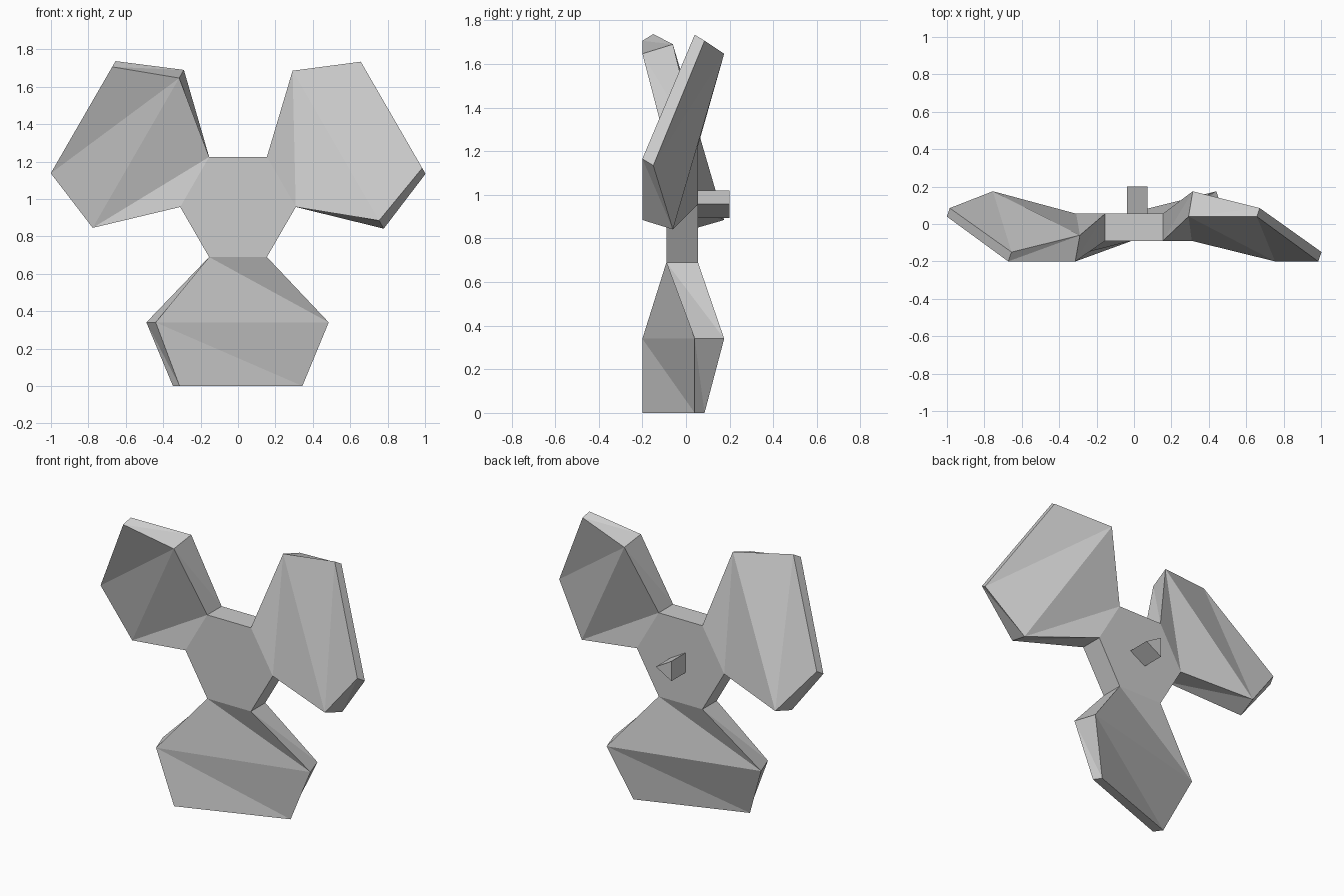
import bpy, bmesh
from math import radians, pi
from mathutils import Matrix, Vector

if "Cube" in bpy.data.objects:
    bpy.data.objects.remove(bpy.data.objects["Cube"])

ZC = 0.957          # height of the hub axis
HUB_R = 0.309
Y0, Y1 = -0.09, 0.055


def finish(name, bm):
    bmesh.ops.recalc_face_normals(bm, faces=bm.faces)
    me = bpy.data.meshes.new(name)
    bm.to_mesh(me)
    bm.free()
    ob = bpy.data.objects.new(name, me)
    ob.location.z = ZC
    bpy.context.collection.objects.link(ob)
    return ob


def prism(sides, radius, y0, y1):
    """Prism along y with its first corner on +x."""
    bm = bmesh.new()
    rings = []
    for y in (y0, y1):
        rings.append([bm.verts.new(Matrix.Rotation(2 * pi * i / sides, 3, 'Y')
                                   @ Vector((radius, 0, 0)) + Vector((0, y, 0)))
                      for i in range(sides)])
    for r in rings:
        bm.faces.new(r)
    for i in range(sides):
        j = (i + 1) % sides
        bm.faces.new((rings[0][i], rings[0][j], rings[1][j], rings[1][i]))
    return bm


# Hexagonal hub, open where the three blades join
hub = prism(6, HUB_R, Y0, Y1)
roots = [Matrix.Rotation(radians(a), 3, 'Y') @ Vector((0, 0, -0.267)) for a in (0, 120, 240)]
joined = [f for f in hub.faces
          if any((f.calc_center_median() - r).length < 0.1 for r in roots)]
bmesh.ops.delete(hub, geom=joined, context='FACES_ONLY')
finish("hub", hub)

# Triangular shaft stub on the back
finish("shaft", prism(3, 0.073, Y1 - 0.01, 0.2))


# Twisted blade: root, widest section and thin tip
# each section runs front-left, front-right, back-right, back-left
def blade(name, angle):
    h = HUB_R / 2
    k = 0.71
    mid_x = (-0.44, 0.485, 0.44, -0.49)
    sections = [
        [(x, y, -0.2675) for x, y in ((-h, Y0), (h, Y0), (h, Y1), (-h, Y1))],
        [(x, y, -0.617) for x, y in zip(mid_x, (-0.2, 0.04, 0.175, -0.06))],
        [(x * k, y, -ZC) for x, y in zip(mid_x, (-0.2, 0.04, 0.085, -0.15))],
    ]
    bm = bmesh.new()
    rings = [[bm.verts.new(p) for p in s] for s in sections]
    for a, b in zip(rings, rings[1:]):
        for i in range(4):
            j = (i + 1) % 4
            bm.faces.new((a[i], b[j], a[j]))
            bm.faces.new((a[i], b[i], b[j]))
    bm.faces.new(rings[-1])
    bmesh.ops.rotate(bm, verts=bm.verts, cent=(0, 0, 0),
                     matrix=Matrix.Rotation(radians(angle), 3, 'Y'))
    finish(name, bm)


for name, angle in (("bottom_blade", 0), ("left_blade", 120), ("right_blade", 240)):
    blade(name, angle)
